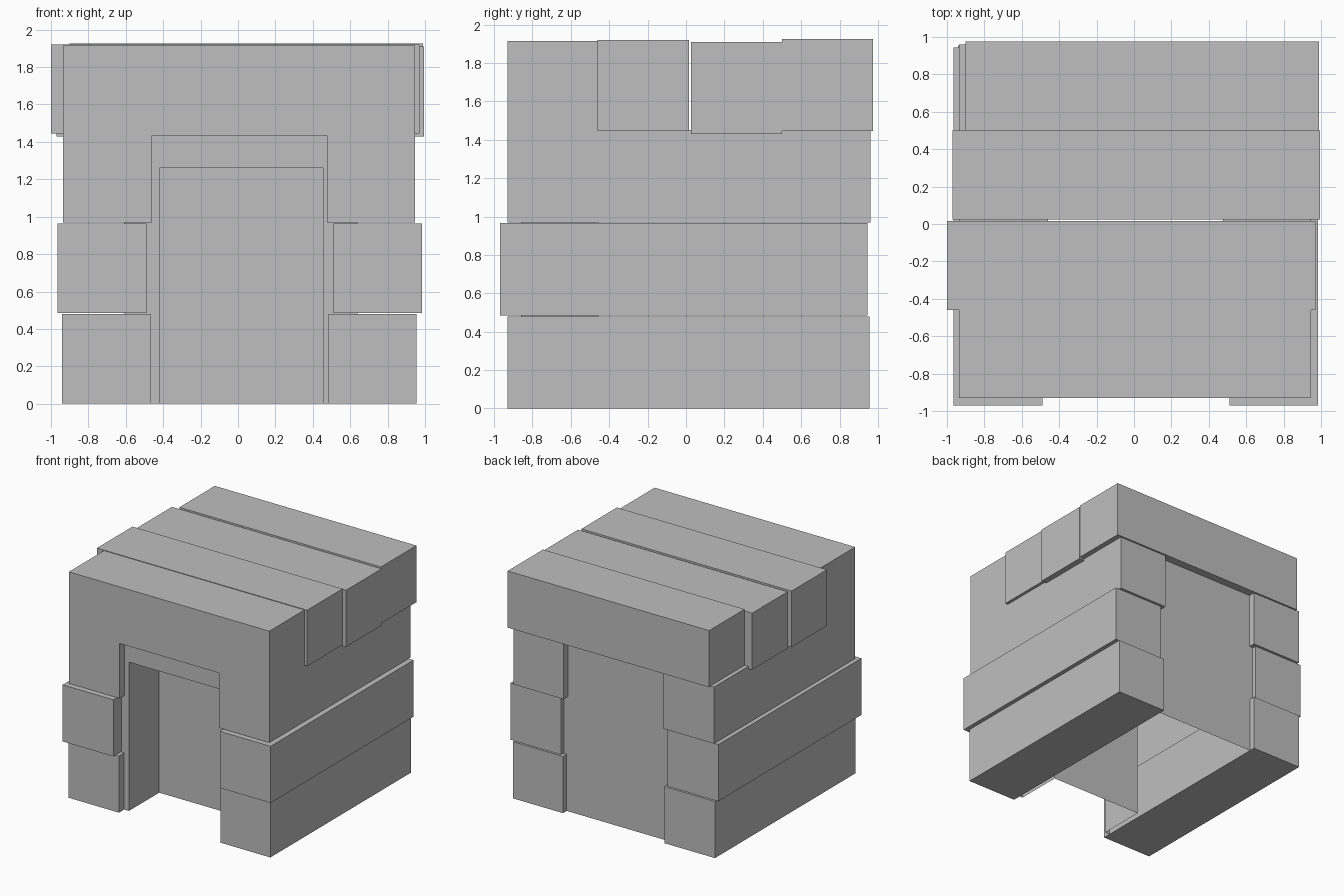
import bpy
import bmesh

cube = bpy.data.objects.get("Cube")
if cube:
    bpy.data.objects.remove(cube, do_unlink=True)

grey = bpy.data.materials.new("plain_grey")
grey.use_nodes = True
tone = (0.52, 0.52, 0.52, 1)
grey.diffuse_color = tone
grey.node_tree.nodes["Principled BSDF"].inputs["Base Color"].default_value = tone


def finish(name, bm):
    mesh = bpy.data.meshes.new(name)
    bm.to_mesh(mesh)
    bm.free()
    mesh.materials.append(grey)
    obj = bpy.data.objects.new(name, mesh)
    bpy.context.collection.objects.link(obj)
    return obj


def beam(name, xs, ys, zs):
    """Square beam given by its extent along each axis."""
    bm = bmesh.new()
    bmesh.ops.create_cube(bm, size=1)
    for v in bm.verts:
        v.co = [r[0] if c < 0 else r[1] for c, r in zip(v.co, (xs, ys, zs))]
    return finish(name, bm)


def sheet(bm, *corners):
    bm.faces.new([bm.verts.new(c) for c in corners])


# Stacked side beams: left and right ones share depth and height
rows = {
    "lower": ((-0.94, -0.465), (0.485, 0.955), (-0.93, 0.955), (0, 0.48)),
    "middle": ((-0.965, -0.49), (0.51, 0.985), (-0.97, 0.945), (0.485, 0.965)),
    "upper": ((-0.935, -0.46), (0.475, 0.945), (-0.93, 0.96), (0.97, 1.45)),
}
for row, (right, left, ys, zs) in rows.items():
    beam(f"{row}_right_beam", right, ys, zs)
    beam(f"{row}_left_beam", left, ys, zs)

# Roof beams, front to back
beam("roof_beam_front", (-0.935, 0.945), (-0.93, -0.46), (1.435, 1.915))
beam("roof_beam_front_middle", (-1.0, 0.97), (-0.46, 0.015), (1.445, 1.92))
beam("roof_beam_back_middle", (-0.97, 0.995), (0.025, 0.5), (1.43, 1.91))
beam("roof_beam_back", (-0.9, 0.99), (0.5, 0.975), (1.445, 1.925))

# Front lining with a recessed doorway
x0, x1, top = -0.61, 0.64, 1.48
d0, d1, door_top = -0.42, 0.455, 1.26
front, inner, back = -0.86, -0.455, 0.905

bm = bmesh.new()
for a, b, low in ((x0, d0, 0), (d0, d1, door_top), (d1, x1, 0)):
    sheet(bm, (a, front, low), (b, front, low), (b, front, top), (a, front, top))
for x in (d0, d1):
    sheet(bm, (x, front, 0), (x, inner, 0), (x, inner, door_top), (x, front, door_top))
sheet(bm, (d0, front, door_top), (d1, front, door_top),
      (d1, inner, door_top), (d0, inner, door_top))
sheet(bm, (d0, inner, 0), (d1, inner, 0), (d1, inner, door_top), (d0, inner, door_top))
bmesh.ops.remove_doubles(bm, verts=bm.verts, dist=0.0001)
bmesh.ops.recalc_face_normals(bm, faces=bm.faces)
# Make the front lining face outwards
bm.faces.ensure_lookup_table()
if bm.faces[0].normal.y > 0:
    bmesh.ops.reverse_faces(bm, faces=bm.faces)
finish("doorway_lining", bm)

# Back wall closing the rear between the beams
bm = bmesh.new()
sheet(bm, (x1, back, 0), (x0, back, 0), (x0, back, top), (x1, back, top))
finish("back_wall", bm)
